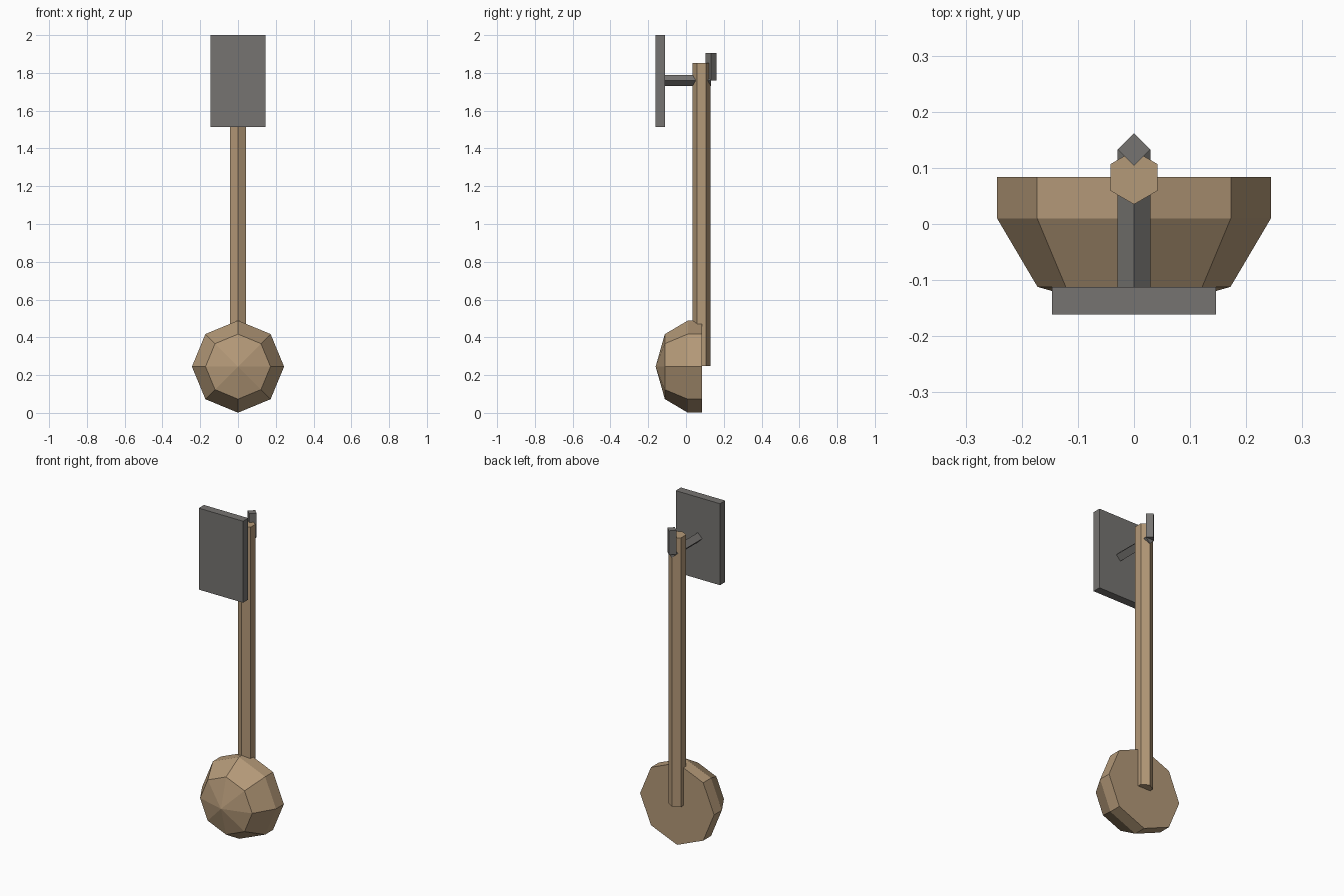
import bpy, bmesh, math
from mathutils import Matrix, Vector

cube = bpy.data.objects.get("Cube")
if cube:
    bpy.data.objects.remove(cube, do_unlink=True)


def material(name, rgb):
    mat = bpy.data.materials.new(name)
    mat.use_nodes = True
    color = (*rgb, 1)
    mat.diffuse_color = color
    mat.node_tree.nodes["Principled BSDF"].inputs["Base Color"].default_value = color
    return mat


tan = material("tan", (0.456, 0.319, 0.188))
grey = material("dark grey", (0.181, 0.174, 0.165))


def finish(name, bm, mat):
    bmesh.ops.recalc_face_normals(bm, faces=bm.faces)
    mesh = bpy.data.meshes.new(name)
    bm.to_mesh(mesh)
    bm.free()
    mesh.materials.append(mat)
    obj = bpy.data.objects.new(name, mesh)
    bpy.context.collection.objects.link(obj)
    return obj


def prism(name, start, end, radius, sides, turn, mat):
    """Straight prism between two points, turned about its own axis."""
    start, end = Vector(start), Vector(end)
    axis = end - start
    place = (Matrix.Translation((start + end) / 2)
             @ axis.to_track_quat('Z', 'Y').to_matrix().to_4x4()
             @ Matrix.Rotation(turn, 4, 'Z'))
    bm = bmesh.new()
    bmesh.ops.create_cone(bm, cap_ends=True, segments=sides, radius1=radius,
                          radius2=radius, depth=axis.length, matrix=place)
    return finish(name, bm, mat)


# Faceted bowl: octagon rings from the flat back to the pointed front
bm = bmesh.new()
centre_z, sides = 0.245, 8
rings = []
for radius, y in ((0.244, 0.084), (0.244, 0.01), (0.172, -0.112)):
    angles = [2 * math.pi * i / sides for i in range(sides)]
    rings.append([bm.verts.new((radius * math.cos(a), y, centre_z + radius * math.sin(a)))
                  for a in angles])
tip = bm.verts.new((0, -0.161, centre_z))
bm.faces.new(rings[0])
for i in range(sides):
    j = (i + 1) % sides
    for a, b in zip(rings, rings[1:]):
        bm.faces.new((a[i], a[j], b[j], b[i]))
    bm.faces.new((rings[-1][i], rings[-1][j], tip))
finish("bowl", bm, tan)

# Hexagonal handle with ridges to front and back
prism("handle", (0, 0.083, 0.247), (0, 0.083, 1.852), 0.048, 6, 0, tan)

# Square peg through the handle, with its upturned end
prism("peg", (0, -0.112, 1.76), (0, 0.133, 1.76), 0.029, 4, 0, grey)
prism("peg_hook", (0, 0.133, 1.76), (0, 0.133, 1.904), 0.029, 4, 0, grey)

# Mounting plate
bm = bmesh.new()
bmesh.ops.create_cube(bm, size=1, matrix=Matrix.Translation((0, -0.1365, 1.757))
                      @ Matrix.Diagonal((0.292, 0.049, 0.486, 1)))
finish("mounting_plate", bm, grey)
